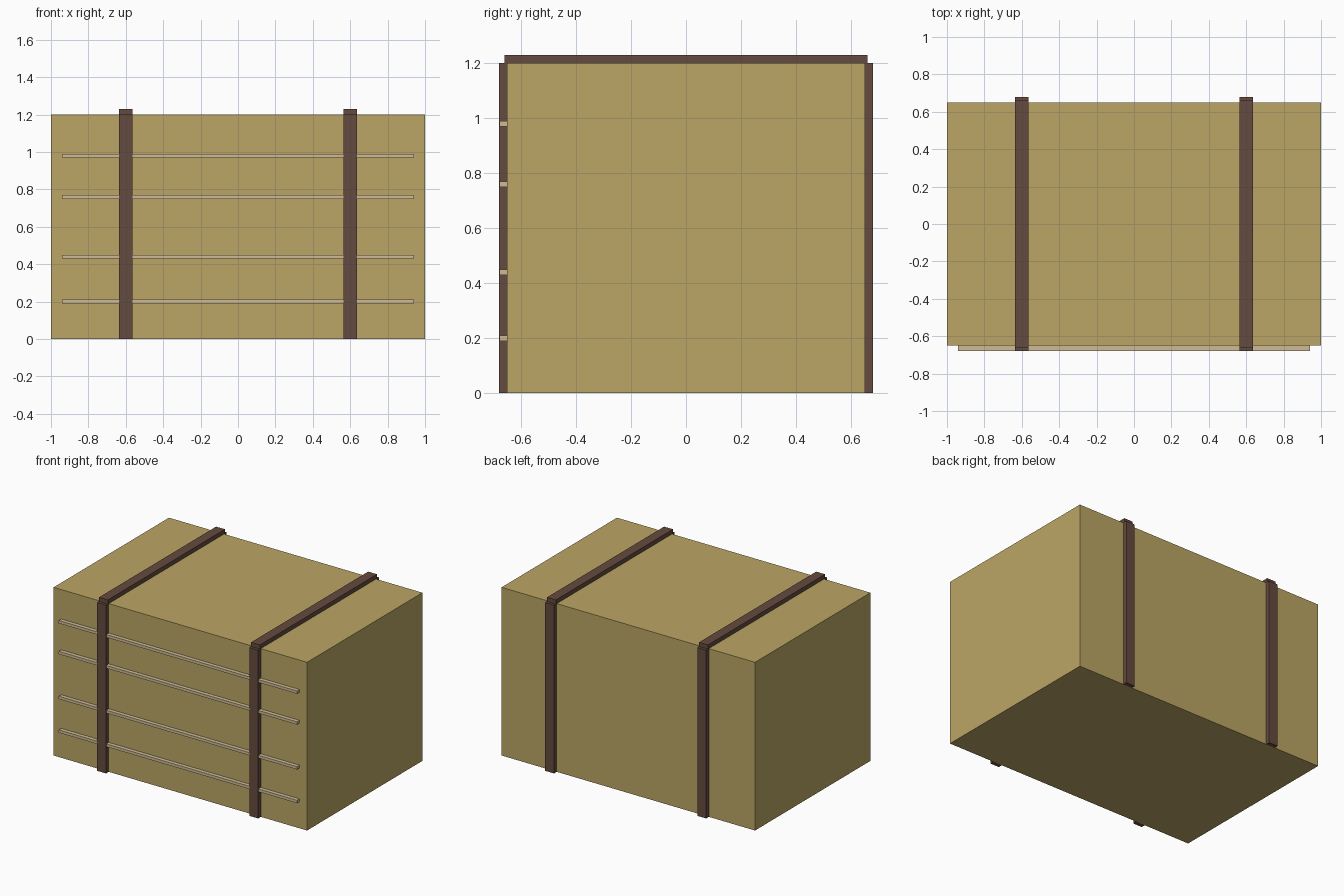
import bpy

if "Cube" in bpy.data.objects:
    bpy.data.objects.remove(bpy.data.objects["Cube"])


def material(name, rgb):
    m = bpy.data.materials.new(name)
    m.diffuse_color = (*rgb, 1)
    m.use_nodes = True
    m.node_tree.nodes["Principled BSDF"].inputs["Base Color"].default_value = m.diffuse_color
    return m


def box(name, lo, hi, mat):
    """Axis-aligned box between two corners."""
    bpy.ops.mesh.primitive_cube_add(size=1, location=[(a + b) / 2 for a, b in zip(lo, hi)])
    ob = bpy.context.object
    ob.name = name
    ob.scale = [b - a for a, b in zip(lo, hi)]
    bpy.ops.object.transform_apply(location=False, rotation=False, scale=True)
    ob.data.materials.append(mat)
    return ob


straw = material("straw", (0.50, 0.38, 0.13))
leather = material("strap_brown", (0.13, 0.07, 0.05))
pale = material("pale_straw", (0.62, 0.50, 0.30))

# Bale body
box("bale_body", (-1, -0.65, 0), (1, 0.65, 1.2), straw)

# Two straps: front, back and top lengths
for side, x in (("left", -0.6), ("right", 0.6)):
    x0, x1 = x - 0.035, x + 0.035
    box(f"{side}_strap_front", (x0, -0.68, 0), (x1, -0.65, 1.2), leather)
    box(f"{side}_strap_back", (x0, 0.65, 0), (x1, 0.68, 1.2), leather)
    box(f"{side}_strap_top", (x0, -0.66, 1.2), (x1, 0.66, 1.23), leather)

# Thin straw strands along the front
for i, z in enumerate((0.2, 0.44, 0.76, 0.98)):
    box(f"straw_strand_{i + 1}", (-0.94, -0.678, z - 0.01), (0.94, -0.65, z + 0.01), pale)
